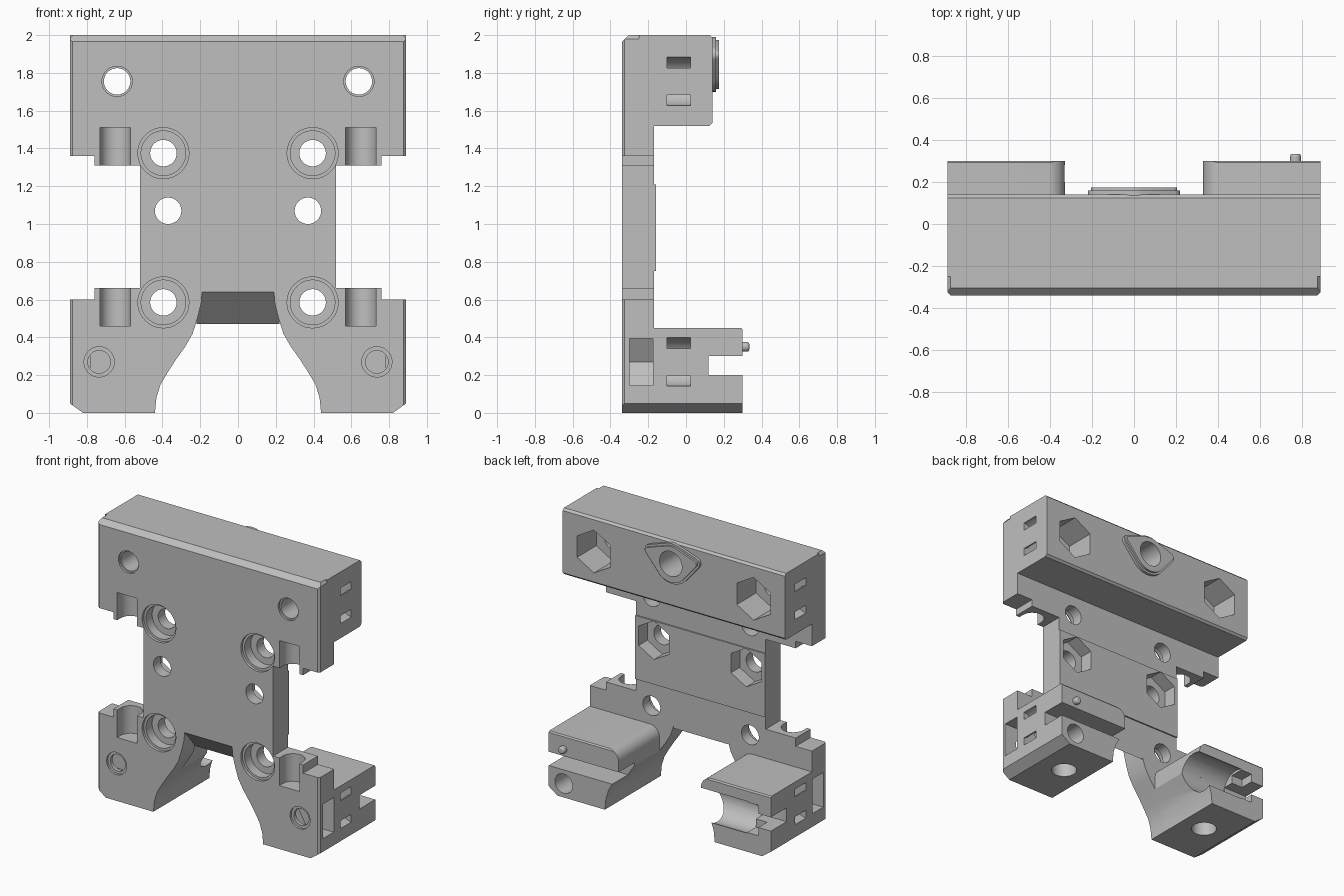
import bpy, bmesh, math
from mathutils import Vector

if "Cube" in bpy.data.objects:
    bpy.data.objects.remove(bpy.data.objects["Cube"], do_unlink=True)

grey = bpy.data.materials.new("plain grey")
grey.use_nodes = True
grey.diffuse_color = (0.52, 0.52, 0.52, 1)
grey.node_tree.nodes["Principled BSDF"].inputs["Base Color"].default_value = grey.diffuse_color


def prism(name, pts, axis, a, b):
    """Extrude a 2D outline along an axis from a to b."""
    place = {"x": lambda u, v, t: (t, u, v),
             "y": lambda u, v, t: (u, t, v),
             "z": lambda u, v, t: (u, v, t)}[axis]
    bm = bmesh.new()
    low = [bm.verts.new(place(u, v, a)) for u, v in pts]
    high = [bm.verts.new(place(u, v, b)) for u, v in pts]
    bm.faces.new(low)
    bm.faces.new(high)
    for i in range(len(pts)):
        j = (i + 1) % len(pts)
        bm.faces.new((low[i], low[j], high[j], high[i]))
    bmesh.ops.recalc_face_normals(bm, faces=bm.faces)
    mesh = bpy.data.meshes.new(name)
    bm.to_mesh(mesh)
    bm.free()
    mesh.materials.append(grey)
    ob = bpy.data.objects.new(name, mesh)
    bpy.context.collection.objects.link(ob)
    return ob


def ring(u, v, r, n=48, turn=0.0):
    return [(u + r * math.cos(turn + math.tau * i / n),
             v + r * math.sin(turn + math.tau * i / n)) for i in range(n)]


def rect(u0, u1, v0, v1):
    return [(u0, v0), (u1, v0), (u1, v1), (u0, v1)]


def flip(pts, s):
    return [(s * u, v) for u, v in pts]


def combine(target, tool, operation):
    """Bake a boolean into the target and drop the tool."""
    tool.hide_render = True
    mod = target.modifiers.new("combine", "BOOLEAN")
    mod.operation, mod.solver, mod.object = operation, "EXACT", tool
    bpy.context.view_layer.update()
    graph = bpy.context.evaluated_depsgraph_get()
    mesh = bpy.data.meshes.new_from_object(target.evaluated_get(graph))
    target.modifiers.clear()
    target.data = mesh
    bpy.data.objects.remove(tool, do_unlink=True)


def add(pts, axis, a, b):
    combine(body, prism("addition", pts, axis, a, b), "UNION")


def cut(pts, axis, a, b):
    combine(body, prism("cutter", pts, axis, a, b), "DIFFERENCE")


FRONT, BACK, TAIL = -0.34, -0.17, 0.30

# Plate outline with the arch between the legs
arch = [(0.19, 0.64), (0.195, 0.58), (0.215, 0.5), (0.24, 0.42), (0.28, 0.35),
        (0.33, 0.28), (0.375, 0.21), (0.41, 0.15), (0.432, 0.08), (0.44, 0)]
half = arch + [(0.82, 0), (0.89, 0.05), (0.89, 0.6), (0.76, 0.6), (0.76, 0.66),
               (0.52, 0.66), (0.52, 1.31), (0.76, 1.31), (0.76, 1.36),
               (0.89, 1.36), (0.89, 1.98), (0.875, 2)]
body = prism("carriage_body", half + flip(half, -1)[::-1], "y", FRONT, BACK)

# Sloped web above the arch and raised strip on the back
add([(FRONT, 0.64), (BACK, 0.47), (BACK, 0.66), (FRONT, 0.66)], "x", -0.22, 0.22)
add(rect(-0.52, 0.52, 0.75, 1.21), "y", -0.2, -0.16)

# Top block
add([(-0.25, 1.52), (0.125, 1.52), (0.14, 1.535), (0.14, 1.985), (0.125, 2),
     (-0.25, 2)], "x", -0.89, 0.89)

# Feet with rounded inner shoulder
shoulder = [(0.41 - 0.08 * math.cos(t), 0.37 + 0.08 * math.sin(t))
            for t in [math.pi / 2 * i / 10 for i in range(10, -1, -1)]]
foot = shoulder + arch[5:] + [(0.82, 0), (0.89, 0.05), (0.89, 0.45)]
for s in (-1, 1):
    add(flip(foot, s), "y", -0.25, TAIL)

# Thin chamfers along the outer edges
e = 0.015
cut([(FRONT - 0.05, 1.915), (FRONT - 0.05, 2.05), (FRONT + 0.085, 2.05)], "x", -1, 1)
cut([(TAIL - e, 0.46), (TAIL + e, 0.46), (TAIL + e, 0.45 - 2 * e)], "x", -1, 1)
for s in (-1, 1):
    edge = [(0.86, FRONT - e), (0.905, FRONT - e), (0.905, FRONT + 2 * e)]
    cut(flip(edge, s), "z", -0.1, 2.1)

for s in (-1, 1):
    # Counterbored bolt holes
    for z in (1.375, 0.585):
        cut(ring(s * 0.395, z, 0.135), "y", -0.4, FRONT + 0.02)
        cut(ring(s * 0.395, z, 0.118), "y", -0.4, FRONT + 0.09)
        cut(ring(s * 0.395, z, 0.07), "y", -0.4, -0.1)

    # Nut traps behind the plate and the top block
    for x, z, r, y0, y1 in ((0.37, 1.07, 0.14, -0.26, -0.1),
                            (0.64, 1.755, 0.155, -0.08, 0.2)):
        cut(ring(s * x, z, 0.07), "y", -0.4, 0.2 if z > 1.5 else -0.1)
        cut(ring(s * x, z, r, 6, math.pi / 2), "y", y0, y1)
    cut(ring(s * 0.64, 1.755, 0.08), "y", -0.4, FRONT + 0.015)

    # Foot bolt hole with side-loaded nut slot
    cut(ring(s * 0.735, 0.27, 0.08), "y", -0.4, FRONT + 0.015)
    cut(ring(s * 0.735, 0.27, 0.06), "y", -0.4, -0.1)
    cut(ring(s * 0.735, 0.27, 0.145, 6), "y", -0.3, -0.175)
    cut(flip(rect(0.735, 0.95, 0.145, 0.395), s), "y", -0.3, -0.175)

    # Curved tie channels in the sides
    for z in (1.755, 0.27):
        arc = [math.pi / 2 + math.pi * i / 20 for i in range(21)]
        band = [(0.91 + r * math.cos(t), z + r * math.sin(t))
                for r, ts in ((0.13, arc), (0.075, arc[::-1])) for t in ts]
        cut(flip(band, s), "y", -0.1, 0.025)

    # Vertical half-round notches in the tabs
    for z0, z1 in ((1.2, 1.51), (0.46, 0.8)):
        cut(ring(s * 0.65, -0.3, 0.08), "z", z0, z1)
        cut(rect(s * 0.65 - 0.08, s * 0.65 + 0.08, -0.4, -0.3), "z", z0, z1)

    # Hole under each foot and slot across its back
    cut(ring(s * 0.62, 0, 0.085), "z", -0.1, 0.12)
    cut(flip(rect(0.3, 0.95, 0.2, 0.3), s), "y", 0.12, 0.4)

# Left foot: round hole under the slot
cut(ring(0.77, 0.1, 0.07), "y", 0.12, 0.4)

# Right foot: rounded trough with square pockets
cut(ring(0.24, 0.25, 0.13), "x", -0.7, -0.28)
cut(rect(-0.79, -0.68, 0.14, 0.36), "y", 0.2, 0.4)


# Boss on the back of the top block: lens with a round belly
def hull_outline(grow):
    pts = ring(0, 1.845, 0.13 + grow)
    for s in (-1, 1):
        pts += ring(s * 0.18, 1.895, 0.025 + grow, 16)
    bm = bmesh.new()
    verts = [bm.verts.new((u, v, 0)) for u, v in pts]
    centre = Vector((0, 1.86))
    # Gift-wrap around the outside
    flat = [Vector(p) for p in pts]
    start = max(flat, key=lambda p: p.x)
    out, here = [], start
    while True:
        out.append(here)
        nxt = None
        for p in flat:
            if (p - here).length < 1e-6:
                continue
            if nxt is None:
                nxt = p
                continue
            side = (nxt - here).x * (p - here).y - (nxt - here).y * (p - here).x
            if side < 0:
                nxt = p
        here = nxt
        if (here - start).length < 1e-6 or len(out) > len(flat):
            break
    bm.free()
    return [(p.x, p.y) for p in out]


add(hull_outline(0.015), "y", 0.1, 0.16)
add(hull_outline(0), "y", 0.1, 0.175)
cut(ring(0, 1.85, 0.09), "y", -0.05, 0.3)

# Small round pin on the left foot
pin = prism("foot_pin", ring(0.77, 0.35, 0.026, 24), "y", 0.27, 0.335)
bevel = pin.modifiers.new("rounded tip", "BEVEL")
bevel.width, bevel.segments = 0.012, 3

# Smooth the round surfaces, keep the edges crisp
bpy.ops.object.select_all(action="DESELECT")
for ob in (body, pin):
    ob.select_set(True)
bpy.context.view_layer.objects.active = body
bpy.ops.object.shade_smooth_by_angle(angle=math.radians(30))
